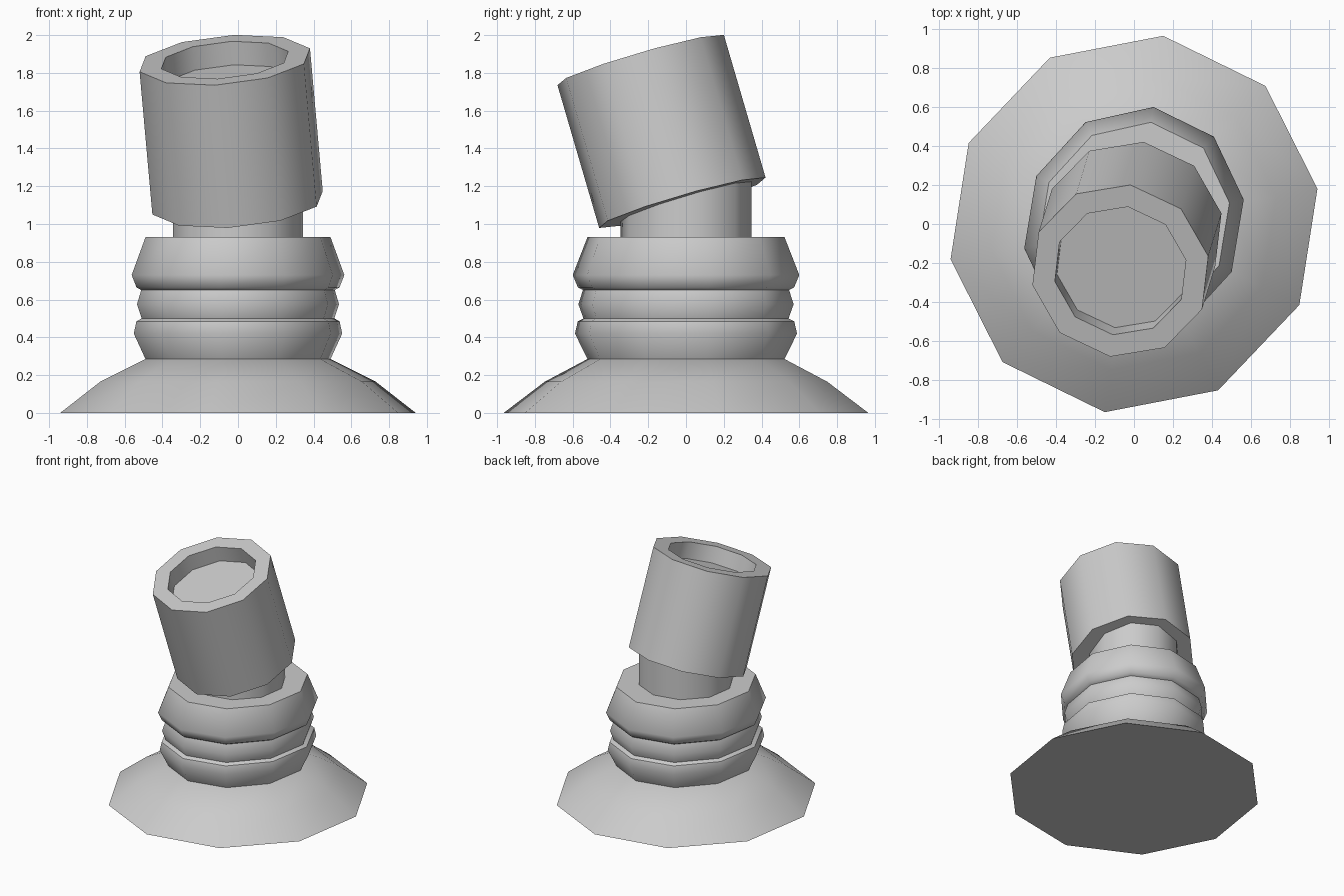
import bpy, bmesh, math
from mathutils import Vector

if "Cube" in bpy.data.objects:
    bpy.data.objects.remove(bpy.data.objects["Cube"])

SIDES = 10


def ring(center, c, s, k=1.0):
    """Ten-sided ring around center, spanned by the axes c and s."""
    pts = []
    for i in range(SIDES):
        a = math.tau * i / SIDES
        pts.append(Vector(center) + k * (Vector(c) * math.cos(a) + Vector(s) * math.sin(a)))
    return pts


def loft(name, rings, angle=45):
    """Skin a stack of rings and cap both ends."""
    bm = bmesh.new()
    loops = [[bm.verts.new(p) for p in r] for r in rings]
    for lo, hi in zip(loops, loops[1:]):
        for i in range(SIDES):
            j = (i + 1) % SIDES
            bm.faces.new((lo[i], lo[j], hi[j], hi[i]))
    bm.faces.new(loops[0][::-1])
    bm.faces.new(loops[-1])
    bmesh.ops.recalc_face_normals(bm, faces=bm.faces)
    mesh = bpy.data.meshes.new(name)
    bm.to_mesh(mesh)
    bm.free()
    ob = bpy.data.objects.new(name, mesh)
    bpy.context.collection.objects.link(ob)
    bpy.ops.object.select_all(action='DESELECT')
    ob.select_set(True)
    bpy.context.view_layer.objects.active = ob
    bpy.ops.object.shade_smooth_by_angle(angle=math.radians(angle))
    return ob


# slightly squashed ring axes for each part
BASE = ((.941, .181, 0), (-.148, .956, 0))
COLLAR = ((.563, .125, 0), (-.078, .590, 0))
NECK = ((.344, .072, 0), (-.055, .340, 0))
HEAD = ((.451, .074, .062), (-.092, .439, .120))

# flared base
loft("flared_base", [
    ring((0, 0, 0), *BASE),
    ring((0, 0, .165), *BASE, .775),
    ring((0, 0, .285), *COLLAR, .87),
])

# ribbed collar: (height, scale)
profile = [(.285, .87), (.42, .98), (.485, .955), (.50, .905), (.575, .95),
           (.65, .91), (.665, .955), (.73, 1.0), (.93, .87)]
loft("ribbed_collar", [ring((0, 0, z), *COLLAR, k) for z, k in profile])

# straight neck running up into the head
loft("neck", [ring((0, 0, z), *NECK) for z in (.92, 1.27)])

# tilted head with a recessed top
axis = Vector(HEAD[0]).cross(Vector(HEAD[1])).normalized()
top = Vector((-.07, -.24, 1.868))
loft("tilted_head", [
    ring(top - axis * .79, *HEAD),
    ring(top, *HEAD),
    ring(top, *HEAD, .745),
    ring(top - axis * .13, *HEAD, .745),
])
